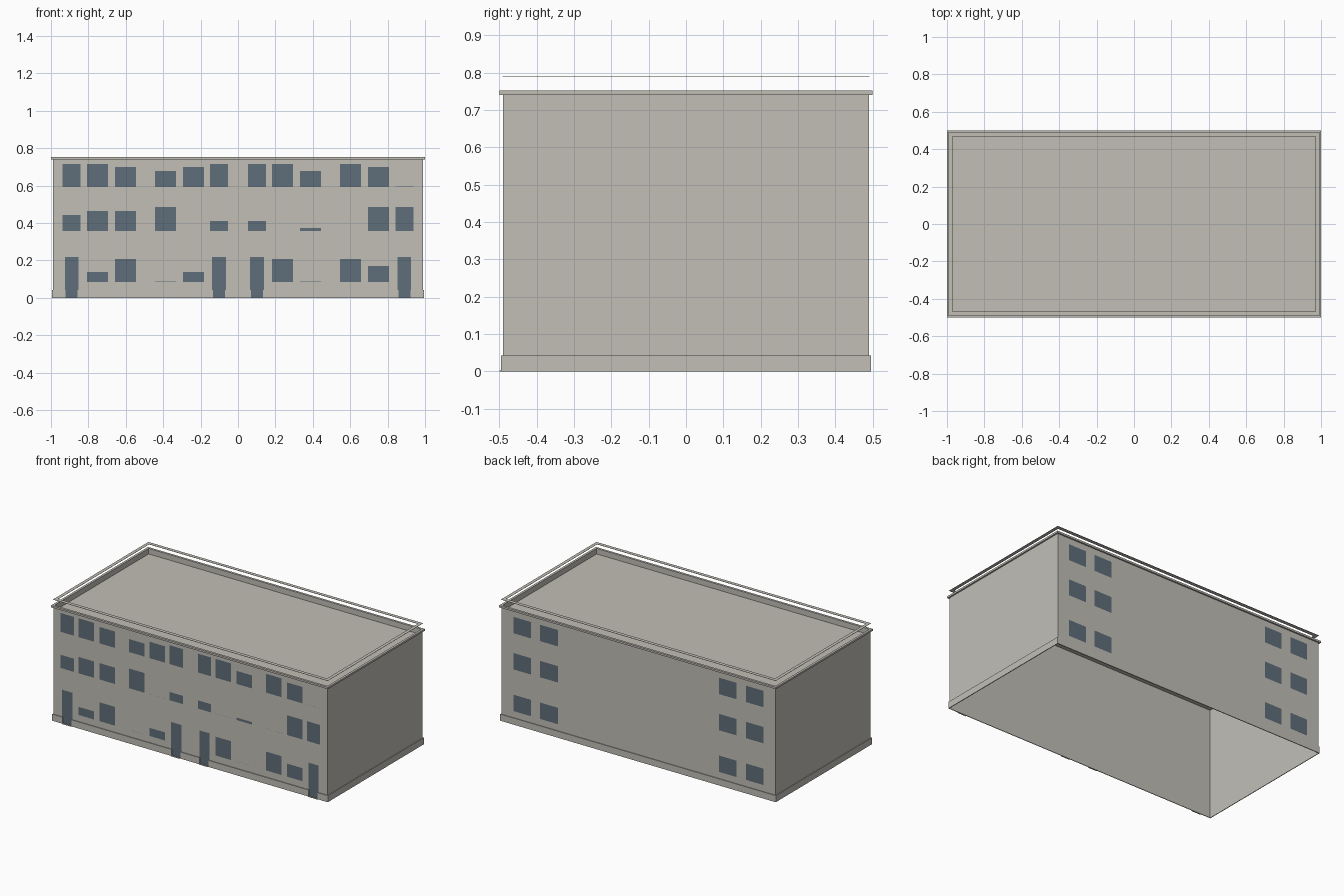
import bpy

cube = bpy.data.objects.get("Cube")
if cube:
    bpy.data.objects.remove(cube, do_unlink=True)


def material(name, rgb):
    m = bpy.data.materials.new(name)
    m.use_nodes = True
    m.diffuse_color = (*rgb, 1)
    m.node_tree.nodes["Principled BSDF"].inputs["Base Color"].default_value = (*rgb, 1)
    return m


STONE = material("warm grey stone", (0.54, 0.52, 0.475))
GLASS = material("slate blue glass", (0.116, 0.158, 0.194))


def mesh_object(name, verts, faces, mat=STONE):
    me = bpy.data.meshes.new(name)
    me.from_pydata(verts, [], faces)
    me.materials.append(mat)
    ob = bpy.data.objects.new(name, me)
    bpy.context.collection.objects.link(ob)
    return ob


def box(name, x0, x1, y0, y1, z0, z1):
    verts = [(x, y, z) for z in (z0, z1) for x, y in ((x0, y0), (x1, y0), (x1, y1), (x0, y1))]
    faces = [(3, 2, 1, 0), (4, 5, 6, 7)] + [(i, (i + 1) % 4, (i + 1) % 4 + 4, i + 4) for i in range(4)]
    return mesh_object(name, verts, faces)


def sweep(name, profile, closed=False):
    """Rectangular loops at (half x, half y, z), joined in order."""
    verts = [(sx * hx, sy * hy, z) for hx, hy, z in profile
             for sx, sy in ((-1, -1), (1, -1), (1, 1), (-1, 1))]
    n = len(profile)
    faces = []
    for k in range(n if closed else n - 1):
        a, b = 4 * k, 4 * ((k + 1) % n)
        faces += [(a + i, a + (i + 1) % 4, b + (i + 1) % 4, b + i) for i in range(4)]
    if not closed:
        faces.append(tuple(range(4 * n - 4, 4 * n)))
    return mesh_object(name, verts, faces)


def frame(name, outer, inner, z0, z1):
    return sweep(name, [(*outer, z0), (*outer, z1), (*inner, z1), (*inner, z0)], closed=True)


def pane(name, x, half, y, z0, z1):
    """Thin glass sheet facing away from the building."""
    s = 1 if y < 0 else -1
    verts = [(x - s * half, y, z0), (x + s * half, y, z0), (x + s * half, y, z1), (x - s * half, y, z1)]
    return mesh_object(name, verts, [(0, 1, 2, 3)], GLASS)


WX, WY = 0.99, 0.49        # wall half sizes
PX, PY = 0.995, 0.495      # plinth half sizes
IX, IY = 0.985, 0.485      # inside of parapet
ROOF, CORNICE, TOP = 0.717, 0.741, 0.753
GAP = 0.0006

# Hollow shell open underneath: walls, parapet and sunken roof in one skin
sweep("walls_and_roof", [(WX, WY, 0), (WX, WY, CORNICE), (IX, IY, CORNICE), (IX, IY, ROOF)])
frame("cornice", (1.0, 0.5), (IX, IY), CORNICE, TOP)
frame("roof_rail", (0.992, 0.492), (0.97, 0.468), 0.7895, 0.791)

# Plinth, interrupted at the doors
DOORS = (-0.889, -0.102, 0.102, 0.889)
PLINTH_H, OPENING = 0.043, 0.032
OX, OY = WX + GAP, WY + GAP
box("plinth_back", -PX, PX, OY, PY, 0, PLINTH_H)
box("plinth_left", OX, PX, -OY, OY, 0, PLINTH_H)
box("plinth_right", -PX, -OX, -OY, OY, 0, PLINTH_H)
edges = [-PX] + [d + g for d in DOORS for g in (-OPENING, OPENING)] + [PX]
for i in range(0, len(edges), 2):
    box("plinth_front", edges[i], edges[i + 1], -PY, -OY, 0, PLINTH_H)

# Doors and thresholds
for d in DOORS:
    pane("door", d, 0.037, -OY, 0.003, 0.219)
    box("threshold", d - OPENING, d + OPENING, -0.5, -OY, 0, 0.003)

# Front windows: glass heights under blinds lowered by different amounts
HALF = (0.889, 0.752, 0.602, 0.388, 0.238, 0.102)
COLUMNS = [-x for x in HALF] + list(reversed(HALF))
SLIT = 0.0008
FRONT = {
    0.594: (.123, .123, .107, .085, .107, .123, .123, .123, .085, .123, .107, SLIT),
    0.358: (.086, .107, .107, .129, SLIT, .054, .054, SLIT, .016, SLIT, .129, .129),
    0.086: (None, .053, .123, SLIT, .053, None, None, .123, SLIT, .123, .085, None),
}
for sill, heights in FRONT.items():
    for x, h in zip(COLUMNS, heights):
        if h is not None:
            half = 0.048 if abs(x) in (0.889, 0.102) else 0.056
            pane("front_window", x, half, -OY, sill, sill + h)

# Back windows, two pairs on each floor
for sill in FRONT:
    for x in (-0.84, -0.646, 0.646, 0.84):
        pane("back_window", x, 0.064, OY, sill, sill + 0.107)
